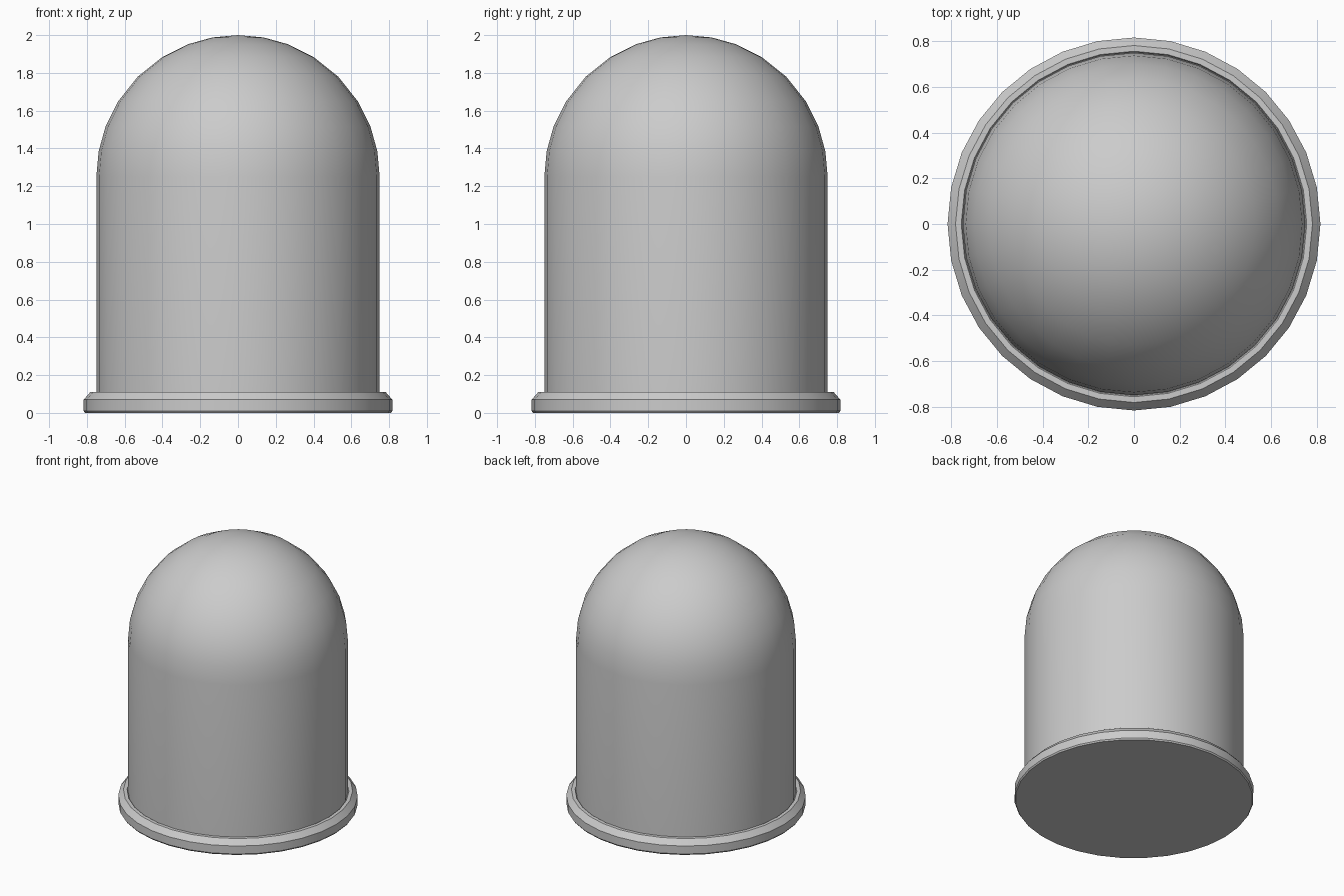
import bpy, bmesh
from math import sin, cos, pi, radians

if "Cube" in bpy.data.objects:
    bpy.data.objects.remove(bpy.data.objects["Cube"])

SEG = 32


def lathe(name, profile):
    """Revolve (radius, z) points about z; zero radius becomes a pole."""
    bm = bmesh.new()
    rings = []
    for r, z in profile:
        if r < 1e-6:
            rings.append([bm.verts.new((0, 0, z))] * SEG)
        else:
            rings.append([bm.verts.new((r * cos(2 * pi * i / SEG), r * sin(2 * pi * i / SEG), z))
                          for i in range(SEG)])
    for a, b in zip(rings, rings[1:]):
        for i in range(SEG):
            j = (i + 1) % SEG
            bm.faces.new(list(dict.fromkeys((a[i], a[j], b[j], b[i]))))
    bmesh.ops.recalc_face_normals(bm, faces=bm.faces[:])
    mesh = bpy.data.meshes.new(name)
    bm.to_mesh(mesh)
    bm.free()
    obj = bpy.data.objects.new(name, mesh)
    bpy.context.collection.objects.link(obj)
    bpy.ops.object.select_all(action='DESELECT')
    obj.select_set(True)
    bpy.context.view_layer.objects.active = obj
    bpy.ops.object.shade_smooth_by_angle(angle=radians(30))
    return obj


# Base disc with a chamfered rim and a shallow seat for the dome
lathe("base", [(0, 0), (0.81, 0), (0.817, 0.01), (0.817, 0.07), (0.782, 0.11),
               (0.757, 0.11), (0.752, 0.1), (0, 0.1)])

# Thin-walled dome: straight wall, rounded top, open at the foot
angles = [0, 10.4, 20.7, 32.1, 45, 57.9, 69.3, 79.6, 90]


def shell(r):
    return [(r, 0.1)] + [(r * cos(radians(a)), 1.25 + r * sin(radians(a))) for a in angles]


outer, inner = shell(0.75), shell(0.74)
lathe("dome", outer[:-1] + [(0, 2.0)])
lathe("dome_inner_wall", inner[:-1] + [(0, 1.99)])
